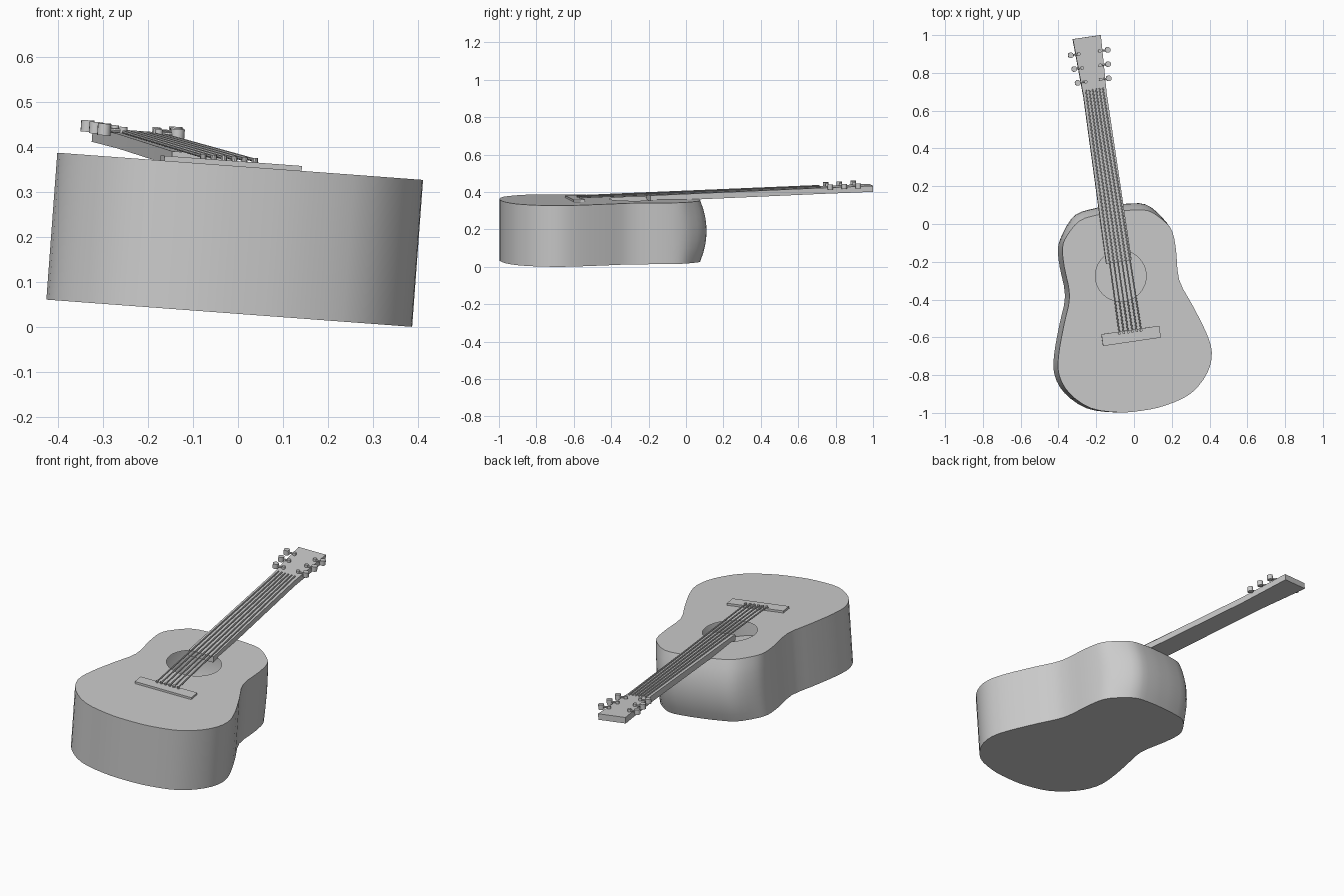
import bpy, bmesh, math
from mathutils import Matrix, Vector

if "Cube" in bpy.data.objects:
    bpy.data.objects.remove(bpy.data.objects["Cube"])

# Local frame: x across, y along the neck, z out of the soundboard; origin at soundhole
FRAME = (Matrix.Translation((-0.07, -0.275, 0.363))
         @ Matrix.Rotation(math.radians(4.25), 4, 'Y')
         @ Matrix.Rotation(math.radians(8.3), 4, 'Z'))
DEPTH = 0.328


def finish(name, bm, angle=35):
    bmesh.ops.recalc_face_normals(bm, faces=bm.faces)
    me = bpy.data.meshes.new(name)
    bm.to_mesh(me)
    bm.free()
    me.polygons.foreach_set("use_smooth", [True] * len(me.polygons))
    me.set_sharp_from_angle(angle=math.radians(angle))
    ob = bpy.data.objects.new(name, me)
    bpy.context.collection.objects.link(ob)
    ob.matrix_world = FRAME
    return ob


def rod(name, a, b, r, sides=12):
    a, b = Vector(a), Vector(b)
    bm = bmesh.new()
    rot = (b - a).to_track_quat('Z', 'Y').to_matrix().to_4x4()
    bmesh.ops.create_cone(bm, cap_ends=True, segments=sides, radius1=r, radius2=r,
                          depth=(b - a).length, matrix=Matrix.Translation((a + b) / 2) @ rot)
    return finish(name, bm)


def spline(pts, steps):
    out, n = [], len(pts)
    for i in range(n):
        p0, p1, p2, p3 = (Vector(pts[(i + k) % n]) for k in (-1, 0, 1, 2))
        for s in range(steps):
            t = s / steps
            out.append(0.5 * (2 * p1 + (p2 - p0) * t + (2 * p0 - 5 * p1 + 4 * p2 - p3) * t * t
                              + (3 * p1 - p0 - 3 * p2 + p3) * t ** 3))
    return out


def bulge(v, t):
    k = min(max((v - 0.15) / 0.17, 0), 1)
    return 0.035 * k * k * (3 - 2 * k) * (1 - (2 * t - 1) ** 2)


# Hollow body with a round soundhole
half = [(0, -.722), (.125, -.713), (.268, -.67), (.37, -.575), (.41, -.47), (.395, -.36),
        (.345, -.21), (.294, -.066), (.30, .09), (.295, .19), (.263, .25), (.185, .32),
        (.09, .337), (0, .34)]
outline = spline(half + [(-x, y) for x, y in half[-2:0:-1]], 3)
bm = bmesh.new()
rings = []
for i in range(9):
    t = i / 8
    rings.append([bm.verts.new((p.x + 0.01, p.y + bulge(p.y, t), -DEPTH * t)) for p in outline])
n = len(outline)
for lo, hi in zip(rings, rings[1:]):
    for i in range(n):
        j = (i + 1) % n
        bm.faces.new((lo[i], lo[j], hi[j], hi[i]))
bm.faces.new(rings[-1])
hole = [bm.verts.new((0.135 * math.cos(a), 0.135 * math.sin(a), 0))
        for a in (math.tau * i / 40 for i in range(40))]
edges = [bm.edges.new((hole[i], hole[(i + 1) % 40])) for i in range(40)]
edges += [bm.edges.get((rings[0][i], rings[0][(i + 1) % n])) for i in range(n)]
bmesh.ops.triangle_fill(bm, use_beauty=True, edges=edges)
finish("body", bm)


# Neck and headstock, rising slightly away from the body
def neck_low(v):
    return (v - 0.37) * 0.033


def neck_top(v):
    return neck_low(v) + 0.032


bm = bmesh.new()
sections = []
for v, w in ((.075, .068), (.967, .062), (1.278, .075)):
    sections.append([bm.verts.new(c) for c in (
        (-w, v, neck_low(v)), (w, v, neck_low(v)), (w, v, neck_top(v)), (-w, v, neck_top(v)))])
for a, b in zip(sections, sections[1:]):
    for i in range(4):
        j = (i + 1) % 4
        bm.faces.new((a[i], a[j], b[j], b[i]))
bm.faces.new(sections[0])
bm.faces.new(sections[-1])
finish("neck", bm)

# Bridge
bm = bmesh.new()
bmesh.ops.create_cube(bm, size=1, matrix=Matrix.Translation((0.008, -0.322, 0.003))
                      @ Matrix.Diagonal((0.31, 0.063, 0.016, 1)))
finish("bridge", bm)

# Strings and bridge pins
for i in range(6):
    k = i / 2.5 - 1
    rod(f"string_{i + 1}", (0.006 + 0.058 * k, -0.295, 0.016),
        (0.045 * k, 1.0, neck_top(1.0) + 0.004), 0.004, 8)
    rod(f"bridge_pin_{i + 1}", (0.006 + 0.058 * k, -0.30, 0.0),
        (0.006 + 0.058 * k, -0.30, 0.021), 0.007, 10)

# Tuners: post on the headstock, shaft and outer knob
for side, label in ((-1, "left"), (1, "right")):
    for i, v in enumerate((1.045, 1.12, 1.195)):
        u = 0.083 + 0.016 * i / 2
        z = neck_top(v)
        rod(f"tuner_post_{label}_{i + 1}", (side * (u - .043), v, z - .005),
            (side * (u - .043), v, z + .014), 0.009)
        rod(f"tuner_shaft_{label}_{i + 1}", (side * (u - .043), v, z + .005),
            (side * u, v, z + .005), 0.005, 8)
        rod(f"tuner_knob_{label}_{i + 1}", (side * u, v, z - .008),
            (side * u, v, z + .018), 0.015, 14)
